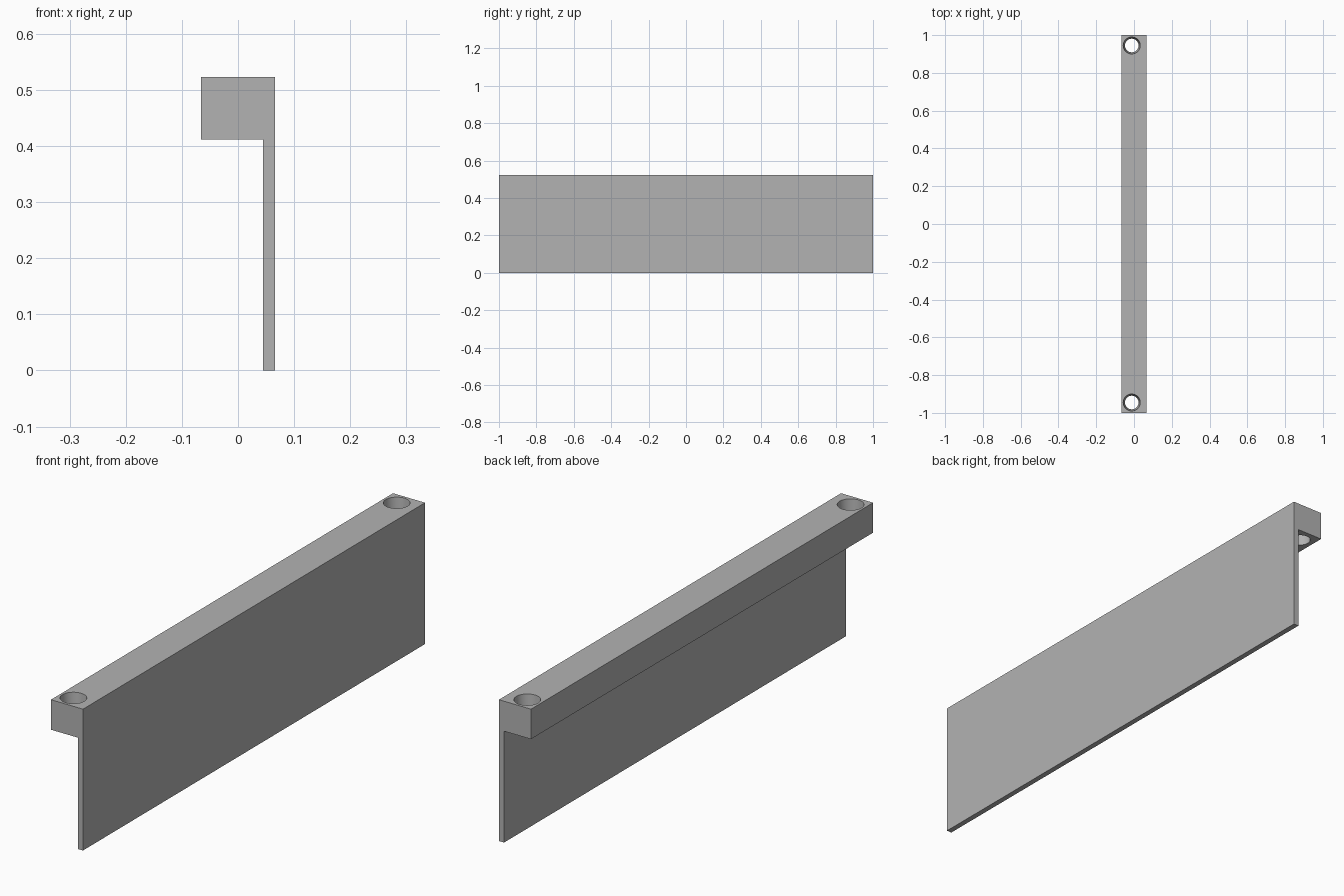
import bpy
import bmesh

if "Cube" in bpy.data.objects:
    bpy.data.objects.remove(bpy.data.objects["Cube"], do_unlink=True)

HALF_W, HALF_L = 0.0655, 1.0
TOP, LEDGE, PLATE_X = 0.523, 0.412, 0.0445
HOLE_X, HOLE_Y = -0.012, 0.945
R_TOP, R_BOTTOM = 0.045, 0.036

# Plain grey material
grey = bpy.data.materials.new("plain_grey")
grey.use_nodes = True
colour = (0.45, 0.45, 0.45, 1)
grey.diffuse_color = colour
grey.node_tree.nodes["Principled BSDF"].inputs["Base Color"].default_value = colour


def extrude_profile(name, profile):
    """Extrude an x-z outline along the full length in y."""
    bm = bmesh.new()
    face = bm.faces.new([bm.verts.new((x, -HALF_L, z)) for x, z in profile])
    result = bmesh.ops.extrude_face_region(bm, geom=[face])
    moved = [v for v in result["geom"] if isinstance(v, bmesh.types.BMVert)]
    bmesh.ops.translate(bm, vec=(0, 2 * HALF_L, 0), verts=moved)
    bmesh.ops.recalc_face_normals(bm, faces=bm.faces)
    mesh = bpy.data.meshes.new(name)
    bm.to_mesh(mesh)
    bm.free()
    obj = bpy.data.objects.new(name, mesh)
    bpy.context.collection.objects.link(obj)
    mesh.materials.append(grey)
    return obj


# L-shaped bracket: thick top rail with a thin hanging plate
bracket = extrude_profile("rail_with_plate", [
    (-HALF_W, TOP), (-HALF_W, LEDGE), (PLATE_X, LEDGE),
    (PLATE_X, 0), (HALF_W, 0), (HALF_W, TOP)])

# Tapered through holes at both ends of the rail
depth = TOP - LEDGE
slope = (R_TOP - R_BOTTOM) / depth
over = 0.02
for y in (-HOLE_Y, HOLE_Y):
    bpy.ops.mesh.primitive_cone_add(
        vertices=48, radius1=R_BOTTOM - slope * over, radius2=R_TOP + slope * over,
        depth=depth + 2 * over, location=(HOLE_X, y, (TOP + LEDGE) / 2))
    cutter = bpy.context.object
    cutter.name = "hole_cutter"
    cutter.hide_render = True
    cutter.data.materials.append(grey)
    cut = bracket.modifiers.new("hole", "BOOLEAN")
    cut.operation = "DIFFERENCE"
    cut.solver = "EXACT"
    cut.object = cutter
    bpy.ops.object.select_all(action="DESELECT")
    bracket.select_set(True)
    bpy.context.view_layer.objects.active = bracket
    bpy.ops.object.modifier_apply(modifier=cut.name)
    bpy.data.objects.remove(cutter, do_unlink=True)

# Smooth hole walls, crisp rail edges
bpy.ops.object.shade_smooth_by_angle()
